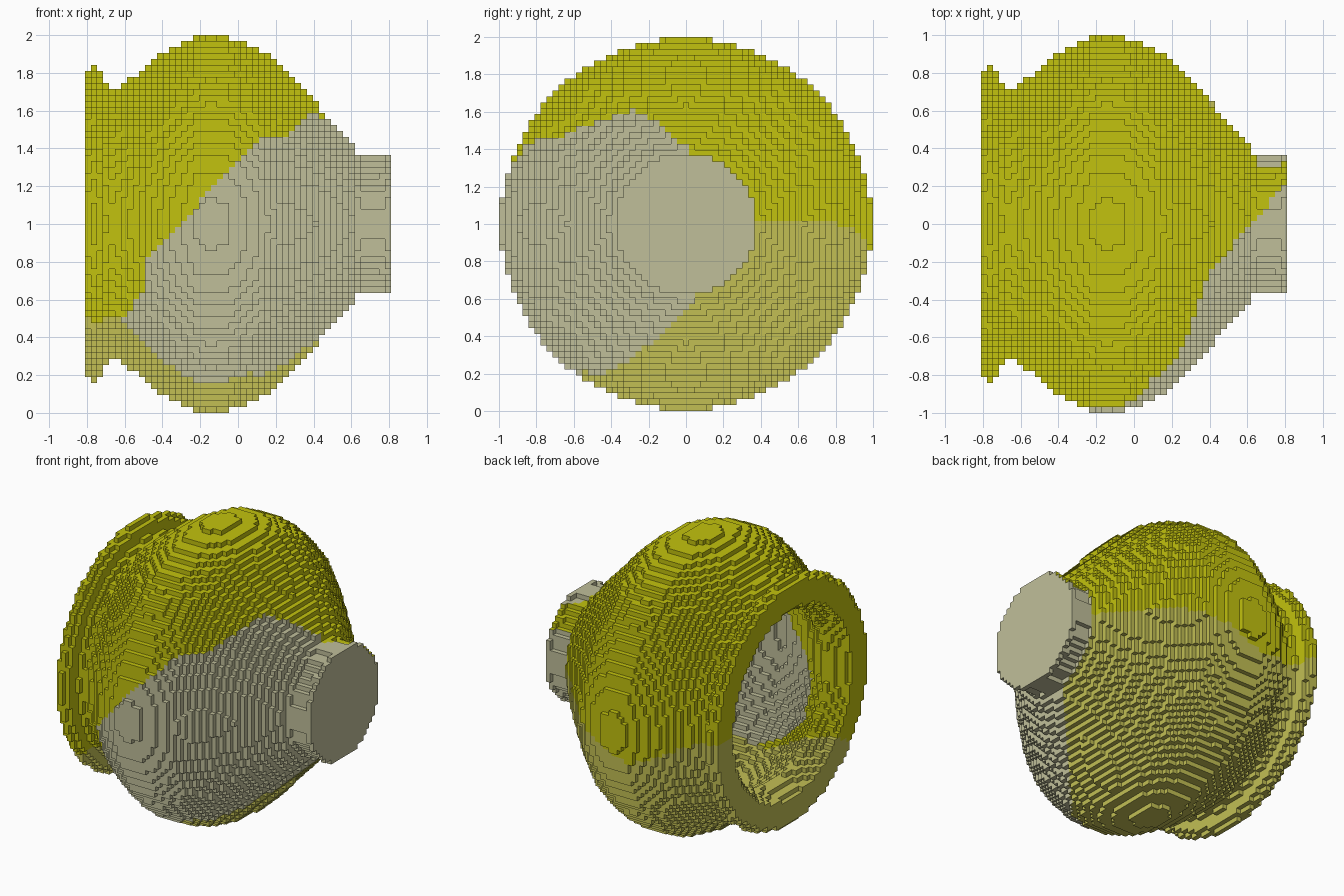
import bpy, bmesh

if "Cube" in bpy.data.objects:
    bpy.data.objects.remove(bpy.data.objects["Cube"], do_unlink=True)

# Block grid: the pot lies on its side, axis along x, mouth at -x
N_LEN, N_DIA = 51, 63
S = 2.0 / N_DIA
MID = (N_DIA - 1) / 2

OUTER = [(-.80, .81), (-.765, .84), (-.73, .81), (-.70, .74), (-.66, .71), (-.60, .75),
         (-.52, .81), (-.47, .86), (-.38, .92), (-.30, .96), (-.22, .995), (-.14, 1.0),
         (-.05, .995), (.05, .965), (.12, .93), (.20, .86), (.30, .76), (.40, .655),
         (.50, .545), (.60, .425), (.65, .365), (.76, .365), (.78, .385), (.81, .385)]
INNER = [(-.81, .65), (-.75, .63), (-.66, .58), (-.52, .68), (-.38, .78), (-.14, .87),
         (.05, .83), (.20, .72), (.40, .51), (.50, .40), (.52, 0.0)]


def interp(profile, x):
    if x <= profile[0][0]:
        return profile[0][1]
    for (x0, r0), (x1, r1) in zip(profile, profile[1:]):
        if x <= x1:
            return r0 + (r1 - r0) * (x - x0) / (x1 - x0)
    return profile[-1][1]


def col_x(i):
    return (i + .5 - N_LEN / 2) * S


RADII = []
for col in range(N_LEN):
    x = col_x(col)
    RADII.append((((interp(INNER, x)) / S) ** 2, ((interp(OUTER, x) - .006) / S) ** 2))


def solid(i, j, k):
    if not 0 <= i < N_LEN:
        return False
    d = (j - MID) ** 2 + (k - MID) ** 2
    lo, hi = RADII[i]
    return lo <= d <= hi


# Materials
def material(name, srgb):
    col = [((c / 255 + .055) / 1.055) ** 2.4 if c > 10 else c / 255 / 12.92 for c in srgb] + [1.0]
    m = bpy.data.materials.new(name)
    m.use_nodes = True
    m.diffuse_color = col
    bsdf = m.node_tree.nodes["Principled BSDF"]
    bsdf.inputs["Base Color"].default_value = col
    bsdf.inputs["Roughness"].default_value = .8
    return m


MATS = [material("bright_yellow", (194, 194, 14)),
        material("pale_olive", (194, 191, 84)),
        material("stone_beige", (192, 191, 154))]


# Glaze regions split by planes: 0 yellow, 1 olive, 2 beige
def glaze(x, y, z):
    h = z - 1
    if x > N_LEN / 2 * S - .001:               # flat foot end
        return 2
    if x > .64 and h < .2:                     # foot side
        return 2
    top = min(1.065 * x + .33, max(.46, x + .22))
    if x < -.5:
        top = 1.2 * x + .24
    if y < max(-.54, 1.1 * x - .65 - .07 * h) and h < top and x > -.66:
        return 2
    level = min(.02, -.21 + .43 * abs(x + .24)) + min(0, (y - .4) * .5)
    return 1 if h < level else 0


# Outward corners of each block side
SIDES = [((1, 0, 0), ((1, 0, 0), (1, 1, 0), (1, 1, 1), (1, 0, 1))),
         ((-1, 0, 0), ((0, 0, 0), (0, 0, 1), (0, 1, 1), (0, 1, 0))),
         ((0, 1, 0), ((0, 1, 0), (0, 1, 1), (1, 1, 1), (1, 1, 0))),
         ((0, -1, 0), ((0, 0, 0), (1, 0, 0), (1, 0, 1), (0, 0, 1))),
         ((0, 0, 1), ((0, 0, 1), (1, 0, 1), (1, 1, 1), (0, 1, 1))),
         ((0, 0, -1), ((0, 0, 0), (0, 1, 0), (1, 1, 0), (1, 0, 0)))]


def build_part(name, first, last):
    bm = bmesh.new()
    verts = {}

    def vert(key):
        if key not in verts:
            a, b, c = key
            verts[key] = bm.verts.new(((a - N_LEN / 2) * S, (b - N_DIA / 2) * S, c * S))
        return verts[key]

    for i in range(first, last):
        for j in range(N_DIA):
            for k in range(N_DIA):
                if not solid(i, j, k):
                    continue
                for (dx, dy, dz), corners in SIDES:
                    if solid(i + dx, j + dy, k + dz):
                        continue
                    face = bm.faces.new([vert((i + a, j + b, k + c)) for a, b, c in corners])
                    face.material_index = glaze(*face.calc_center_median())
    mesh = bpy.data.meshes.new(name)
    bm.to_mesh(mesh)
    bm.free()
    for m in MATS:
        mesh.materials.append(m)
    obj = bpy.data.objects.new(name, mesh)
    bpy.context.collection.objects.link(obj)


# Parts of the pot along its axis
build_part("rim", 0, 4)
build_part("bowl", 4, 46)
build_part("foot", 46, N_LEN)
